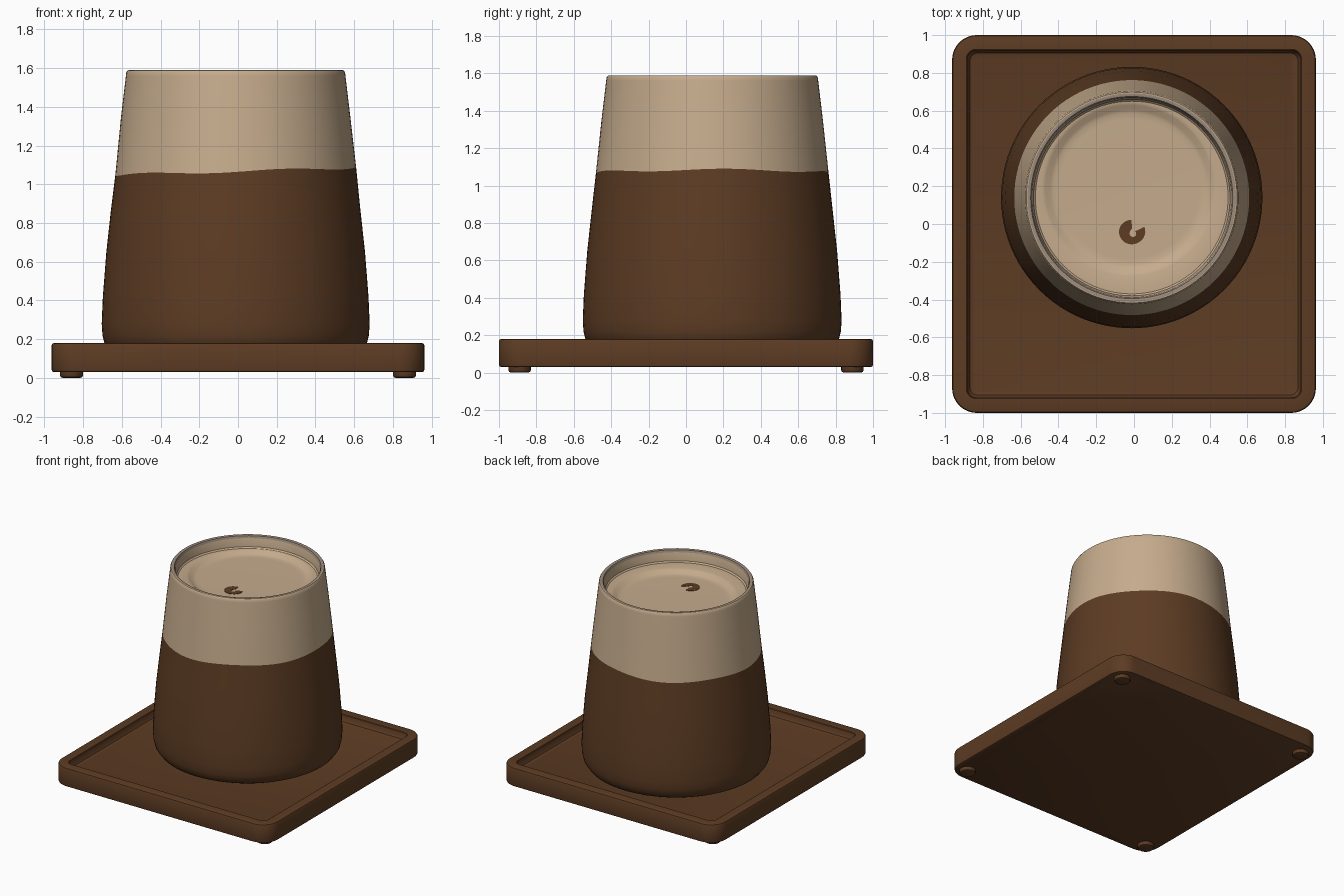
import bpy, bmesh
from math import sin, cos, pi, radians
from mathutils import Vector

cube = bpy.data.objects.get("Cube")
if cube:
    bpy.data.objects.remove(cube)


def material(name, rgb):
    m = bpy.data.materials.new(name)
    m.use_nodes = True
    m.diffuse_color = (*rgb, 1)
    m.node_tree.nodes["Principled BSDF"].inputs["Base Color"].default_value = (*rgb, 1)
    return m


brown = material("dark brown", (0.109, 0.045, 0.017))
cream = material("cream", (0.56, 0.41, 0.265))
taupe = material("taupe", (0.33, 0.26, 0.2))


def loft(name, loops, mats, band_mats=None, caps=(True, True), closed=False):
    """Skin a list of equal-length loops; band_mats gives a material per band."""
    bm = bmesh.new()
    rings = [[bm.verts.new(p) for p in loop] for loop in loops]
    n = len(rings[0])
    pairs = list(zip(rings, rings[1:]))
    if closed:
        pairs.append((rings[-1], rings[0]))
    for i, (a, b) in enumerate(pairs):
        for k in range(n):
            j = (k + 1) % n
            f = bm.faces.new((a[k], a[j], b[j], b[k]))
            f.material_index = band_mats[i] if band_mats else 0
    if caps[0]:
        bm.faces.new(rings[0][::-1])
    if caps[1]:
        f = bm.faces.new(rings[-1])
        f.material_index = band_mats[-1] if band_mats else 0
    bmesh.ops.recalc_face_normals(bm, faces=bm.faces)
    me = bpy.data.meshes.new(name)
    bm.to_mesh(me)
    bm.free()
    for m in mats:
        me.materials.append(m)
    ob = bpy.data.objects.new(name, me)
    bpy.context.collection.objects.link(ob)
    bpy.ops.object.select_all(action="DESELECT")
    ob.select_set(True)
    bpy.context.view_layer.objects.active = ob
    bpy.ops.object.shade_smooth_by_angle(angle=radians(35))
    return ob


def rounded_rect(hx, hy, r, z, steps=8):
    pts = []
    for q, (sx, sy) in enumerate([(1, 1), (-1, 1), (-1, -1), (1, -1)]):
        for s in range(steps + 1):
            a = (q + s / steps) * pi / 2
            pts.append((sx * (hx - r) + r * cos(a), sy * (hy - r) + r * sin(a), z))
    return pts


def circle(cx, cy, r, z, n=96, wave=None):
    angles = [2 * pi * k / n for k in range(n)]
    return [(cx + r * cos(a), cy + r * sin(a), z + (wave(a) if wave else 0)) for a in angles]


# Square tray with a sunken, filleted top
tray = [(0, 0.13, 0.04), (-0.01, 0.125, 0.03)]
HX, HY = 0.963, 1.0
sections = [
    (0.012, 0.12, 0.03), (0.003, 0.13, 0.034), (0, 0.13, 0.045),
    (0, 0.13, 0.168), (0.004, 0.128, 0.177), (0.012, 0.12, 0.18),
    (0.076, 0.05, 0.18), (0.08, 0.046, 0.177), (0.085, 0.044, 0.145),
    (0.095, 0.04, 0.13), (0.11, 0.035, 0.125),
]
loft("tray", [rounded_rect(HX - d, HY - d, r, z) for d, r, z in sections], [brown])

# Small rounded feet
for sx, side in ((1, "left"), (-1, "right")):
    for sy, end in ((-1, "front"), (1, "back")):
        prof = [(0.045, 0), (0.055, 0.004), (0.06, 0.012), (0.06, 0.035)]
        loft(f"foot_{end}_{side}",
             [circle(sx * 0.86, sy * 0.89, r, z, 24) for r, z in prof], [brown])

# Tapered cup: outside wall, rim, short inner wall and dished top
CX, CY = -0.012, 0.14


def glaze_line(a):
    return 0.018 * cos(a) + 0.006 * sin(5 * a + 1)


lower = [(0.56, 0.124), (0.62, 0.13), (0.655, 0.148), (0.678, 0.18), (0.688, 0.22),
         (0.692, 0.28), (0.686, 0.42), (0.668, 0.65), (0.644, 0.87)]
upper = [(0.592, 1.35), (0.567, 1.56), (0.565, 1.578), (0.558, 1.588), (0.552, 1.59)]
inner = [(0.535, 1.586), (0.528, 1.57), (0.52, 1.505), (0.51, 1.495)]
loops = [circle(CX, CY, r, z) for r, z in lower]
loops.append(circle(CX, CY, 0.622, 1.067, wave=glaze_line))
loops += [circle(CX, CY, r, z) for r, z in upper + inner]
dish = [(0.46, 1.495), (0.445, 1.49), (0.42, 1.472), (0.4, 1.466), (0.37, 1.465)]
loops += [circle(-0.025, 0.185, r, z) for r, z in dish]

bands = [0] * len(lower) + [1] * len(upper) + [2, 2] + [1] * (len(inner) - 2 + len(dish))
loft("cup", loops, [brown, cream, taupe], bands)

# Small curved brown mark on the dished top
cross = []
for k in range(25):
    t = k / 24
    a = radians(95 + 290 * t)
    width = 0.024 + 0.005 * sin(7 * t)
    ring = []
    for dr, dz in ((-width, 0), (width, 0), (width, 0.004), (-width, 0.004)):
        r = 0.043 + dr
        ring.append(Vector((-0.008 + r * cos(a), -0.045 + r * sin(a), 1.464 + dz)))
    cross.append(ring)
loft("brown_mark", cross, [brown])
